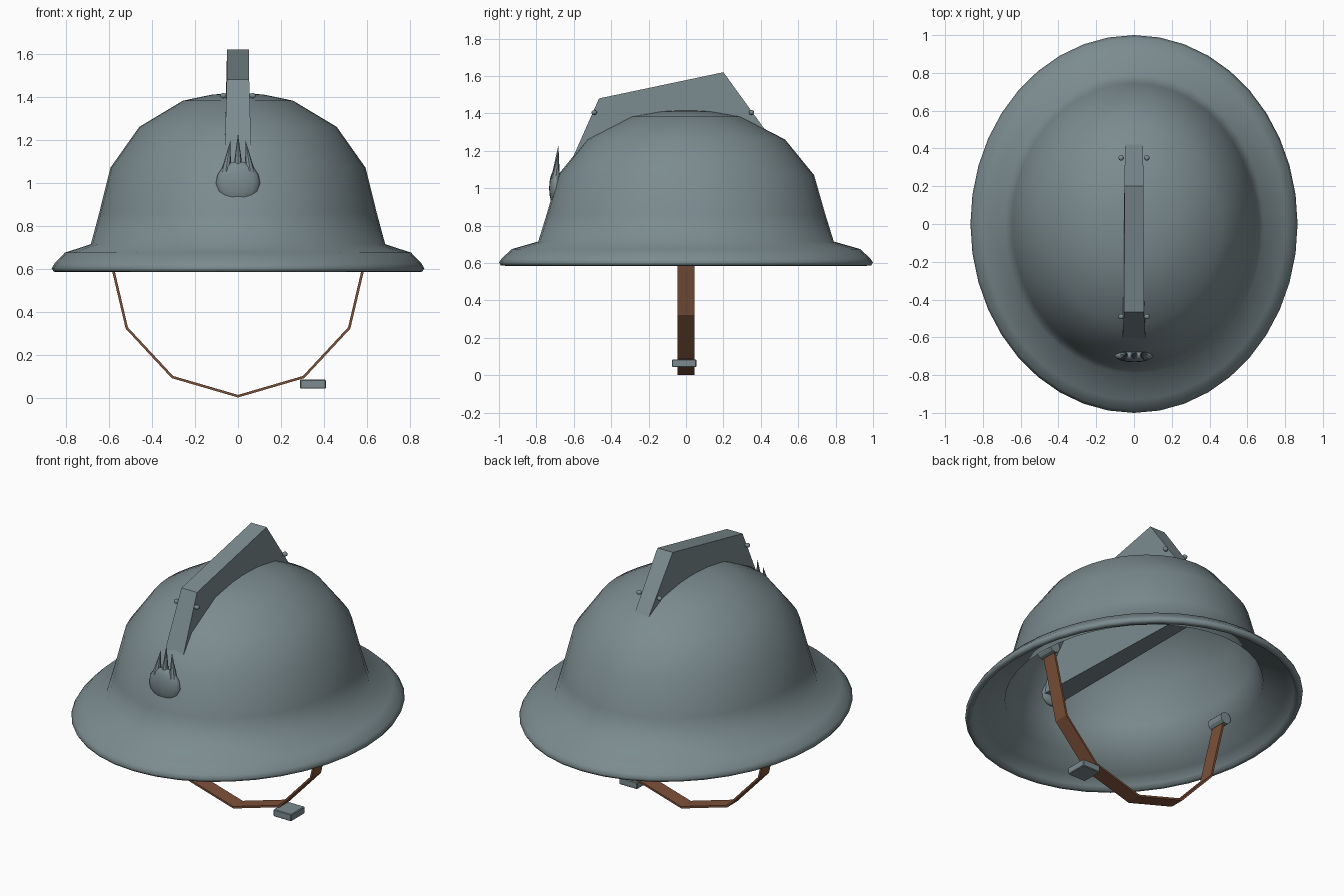
import bpy, bmesh, math
from mathutils import Vector, Matrix

if "Cube" in bpy.data.objects:
    bpy.data.objects.remove(bpy.data.objects["Cube"])


def material(name, rgb):
    m = bpy.data.materials.new(name)
    m.diffuse_color = (*rgb, 1)
    m.use_nodes = True
    m.node_tree.nodes["Principled BSDF"].inputs["Base Color"].default_value = m.diffuse_color
    return m


STEEL = material("grey_blue_steel", (0.20, 0.26, 0.275))
LEATHER = material("brown_leather", (0.20, 0.08, 0.04))


def finish(name, bm, mat, smooth=False):
    bmesh.ops.recalc_face_normals(bm, faces=bm.faces)
    me = bpy.data.meshes.new(name)
    bm.to_mesh(me)
    bm.free()
    me.materials.append(mat)
    for p in me.polygons:
        p.use_smooth = smooth
    ob = bpy.data.objects.new(name, me)
    bpy.context.collection.objects.link(ob)
    return ob


def ball(name, loc, radii, smooth=True, seg=16):
    bm = bmesh.new()
    bmesh.ops.create_uvsphere(bm, u_segments=seg, v_segments=seg // 2, radius=1)
    bmesh.ops.transform(bm, matrix=Matrix.LocRotScale(Vector(loc), None, Vector(radii)), verts=bm.verts)
    return finish(name, bm, STEEL, smooth)


def rod(name, a, b, r1, r2, seg):
    a, b = Vector(a), Vector(b)
    d = b - a
    bm = bmesh.new()
    bmesh.ops.create_cone(bm, cap_ends=True, segments=seg, radius1=r1, radius2=r2, depth=d.length)
    mat = Matrix.Translation((a + b) / 2) @ d.to_track_quat('Z', 'Y').to_matrix().to_4x4()
    bmesh.ops.transform(bm, matrix=mat, verts=bm.verts)
    return finish(name, bm, STEEL)


# Helmet shell: oval lathe, outside from the crown down, then inside back up
profile = [(0, 1.42), (0.14, 1.41), (0.295, 1.382), (0.53, 1.26), (0.685, 1.07),
           (0.745, 0.86), (0.79, 0.715), (0.93, 0.675), (0.985, 0.625), (1.0, 0.603),
           (0.99, 0.587), (0.965, 0.585), (0.95, 0.605), (0.905, 0.648), (0.765, 0.69),
           (0.72, 0.86), (0.66, 1.06), (0.515, 1.24), (0.285, 1.358), (0, 1.395)]
SEG, OVAL = 40, 0.866
bm = bmesh.new()
rings = []
for r, z in profile:
    if r == 0:
        rings.append([bm.verts.new((0, 0, z))] * SEG)
    else:
        rings.append([bm.verts.new((OVAL * r * math.sin(2 * math.pi * i / SEG),
                                    r * math.cos(2 * math.pi * i / SEG), z)) for i in range(SEG)])
for a, b in zip(rings, rings[1:]):
    for i in range(SEG):
        j = (i + 1) % SEG
        bm.faces.new(list(dict.fromkeys((a[i], a[j], b[j], b[i]))))
finish("helmet_shell", bm, STEEL, True)

# Crest comb: tapered plate through the crown (y, z, half width)
comb = [(-0.70, 0.95, 0.067), (-0.465, 1.48, 0.052), (0.20, 1.62, 0.051), (0.70, 0.93, 0.042)]
bm = bmesh.new()
left = [bm.verts.new((-w, y, z)) for y, z, w in comb]
right = [bm.verts.new((w, y, z)) for y, z, w in comb]
bm.faces.new(left)
bm.faces.new(right[::-1])
for i in range(4):
    j = (i + 1) % 4
    bm.faces.new((left[i], right[i], right[j], left[j]))
finish("crest_comb", bm, STEEL)

# Comb rivets
for y in (-0.49, 0.35):
    for s in (-1, 1):
        ball("comb_rivet", (s * 0.068, y, 1.405), (0.016, 0.015, 0.013), seg=10)

# Front badge: flattened ball with flame spikes
ball("badge_ball", (0, -0.697, 1.0), (0.103, 0.035, 0.1))
for x0, x1, top in ((-0.055, -0.036, 1.195), (0, 0, 1.23), (0.055, 0.036, 1.195)):
    rod("badge_flame", (x0, -0.698, 1.05), (x1, -0.682, top), 0.024, 0.0, 8)

# Chin strap: faceted ribbon hanging from the lugs
path = [(-0.605, 0.70), (-0.517, 0.325), (-0.305, 0.097), (0, 0.008),
        (0.305, 0.097), (0.517, 0.325), (0.605, 0.70)]
bm = bmesh.new()
rows = [[bm.verts.new((x, y, z)) for y in (-0.045, 0.045)] for x, z in path]
for a, b in zip(rows, rows[1:]):
    bm.faces.new((a[0], a[1], b[1], b[0]))
strap = finish("chin_strap", bm, LEATHER)
mod = strap.modifiers.new("thickness", 'SOLIDIFY')
mod.thickness, mod.offset = 0.012, 0

# Strap lugs inside the brim
for s in (-1, 1):
    rod("strap_lug", (s * 0.61, -0.055, 0.72), (s * 0.61, 0.055, 0.72), 0.035, 0.035, 12)

# Strap buckle
bm = bmesh.new()
bmesh.ops.create_cube(bm, size=1)
bmesh.ops.transform(bm, matrix=Matrix.LocRotScale(Vector((0.348, -0.01, 0.064)), None,
                    Vector((0.12, 0.13, 0.042))), verts=bm.verts)
bmesh.ops.bevel(bm, geom=bm.edges[:], offset=0.004, segments=1, affect='EDGES')
finish("strap_buckle", bm, STEEL)
